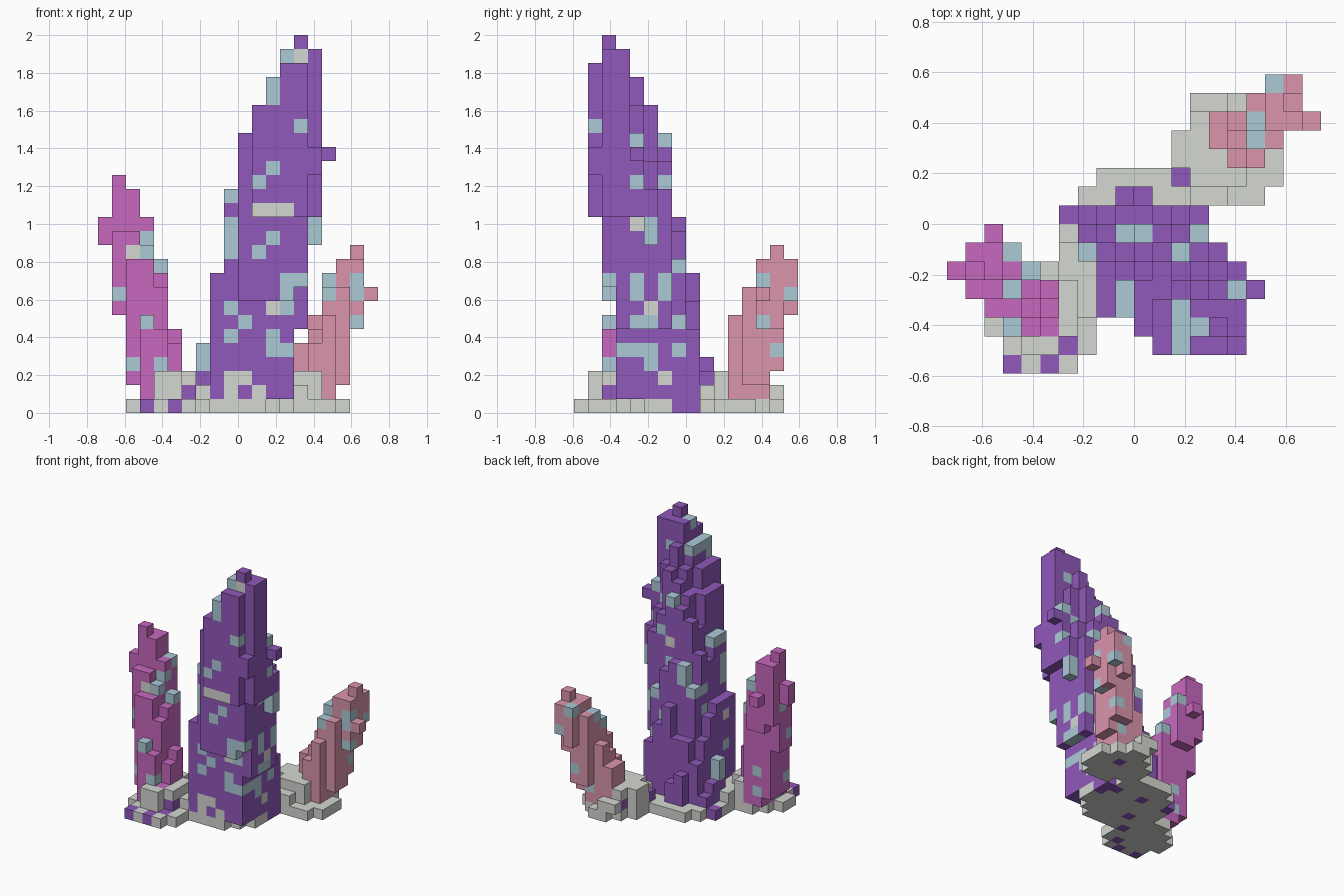
import bpy
import bmesh
import random
from mathutils import Vector

if "Cube" in bpy.data.objects:
    bpy.data.objects.remove(bpy.data.objects["Cube"], do_unlink=True)

random.seed(4)
UNIT = 2 / 27  # edge length of one block


def make_material(name, colour):
    mat = bpy.data.materials.new(name)
    mat.use_nodes = True
    mat.diffuse_color = (*colour, 1)
    mat.node_tree.nodes["Principled BSDF"].inputs["Base Color"].default_value = (*colour, 1)
    return mat


PALETTE = {
    "purple": make_material("crystal_purple", (.28, .10, .49)),
    "magenta": make_material("crystal_magenta", (.57, .14, .52)),
    "pink": make_material("crystal_pink", (.70, .30, .41)),
    "teal": make_material("pale_teal", (.41, .59, .67)),
    "stone": make_material("stone_grey", (.66, .68, .64)),
}
NAMES = list(PALETTE)


def add_slab(cells, bottom, top, x0, x1, y0, y1):
    """Fill a stone slab whose four corners are stepped off."""
    size = min(x1 - x0, y1 - y0) + 1
    cut = 2 if size > 4 else 1 if size > 2 else 0
    for x in range(x0, x1 + 1):
        for y in range(y0, y1 + 1):
            if min(x - x0, x1 - x) + min(y - y0, y1 - y) >= cut:
                for z in range(bottom, top):
                    cells[x, y, z] = "stone"


def rounded(a, b):
    return (a ** 2.5 + b ** 2.5) ** .4


def crystal(colour, peak, first_x, columns, rows, edge_drop=()):
    """Leaning crystal of upright block columns with rounded upper and lower slopes.

    columns: (top, bottom) per x; rows: (y, x from, x to, top, bottom).
    edge_drop: how much lower the last columns of the back rows end.
    """
    cells = {}
    for y, x0, x1, row_top, row_bottom in rows:
        for x in range(x0, x1 + 1):
            top, bottom = columns[x - first_x]
            end = round(peak - rounded(peak - top, peak - row_top))
            if edge_drop and y > -5:
                end -= edge_drop[min(x1 - x, len(edge_drop) - 1)] + random.choice((0, 0, 0, 1, 2))
            for z in range(1 + round(rounded(bottom - 1, row_bottom - 1)), end):
                cells[x, y, z] = colour
    return cells


def speck(cells, colour, axis, sign, spots):
    """Recolour the outermost block seen along an axis at each spot."""
    others = [i for i in range(3) if i != axis]
    for a, b in spots:
        line = [c for c in cells if c[others[0]] == a and c[others[1]] == b]
        if line:
            cells[max(line, key=lambda c: sign * c[axis])] = colour


def sprinkle(cells, colour, chance, solid):
    """Recolour random blocks covered from above, in front and on the left side."""
    for x, y, z in cells:
        covered = {(x, y, z + 1), (x, y - 1, z), (x + 1, y, z)} <= solid
        if covered and random.random() < chance:
            cells[x, y, z] = colour


# Tall leaning crystal
main = crystal(
    "purple", 27, -3,
    [(5, 1), (10, 1), (16, 1), (20, 1), (22, 1), (24, 1), (26, 1), (27, 6), (26, 12)],
    [(-7, 1, 4, 25, 14), (-6, 0, 5, 27, 8), (-5, -2, 5, 26, 1), (-4, -2, 5, 24, 1),
     (-3, -2, 5, 22, 1), (-2, -3, 4, 20, 1), (-1, -3, 3, 15, 1), (0, -3, 3, 10, 1),
     (1, -2, 1, 5, 1)], edge_drop=(4, 2, 0))
for cell in [(6, -4, 18), (5, -7, 18), (5, -7, 17), (2, 2, 1), (-3, 0, 1)]:
    main[cell] = "purple"
for y in (-6, -5, -4):
    for z in (12, 13):
        main.pop((5, y, z), None)

# Medium crystal on the right side
medium = crystal(
    "magenta", 17, -10,
    [(14, 12), (17, 7), (16, 2), (14, 1), (11, 1), (6, 1)],
    [(-6, -7, -5, 7, 1), (-5, -8, -5, 11, 1), (-4, -9, -5, 13, 1), (-3, -10, -6, 17, 1),
     (-2, -9, -7, 16, 9), (-1, -8, -8, 13, 12)])

# Small crystal at the back left
small = crystal(
    "pink", 12, 4,
    [(5, 1), (7, 1), (10, 1), (11, 2), (12, 6), (9, 8)],
    [(3, 5, 6, 7, 1), (4, 4, 7, 9, 1), (5, 4, 9, 11, 1), (6, 6, 8, 12, 3), (7, 7, 8, 11, 7)])

# Stone base with two mounds
base = {}
for box in [(0, 1, -4, 3, -5, 2), (0, 1, -8, -3, -8, -3), (0, 1, 2, 7, 1, 6),
            (1, 3, -7, -4, -7, -3), (1, 2, -5, -3, -6, -2), (1, 3, 2, 6, 2, 5), (1, 2, 3, 4, 1, 6)]:
    add_slab(base, *box)
for x, y in [(-7, -8), (-4, -8), (-3, -7), (6, 1), (7, 2), (2, 2)]:
    base[x, y, 0] = "stone"

# Coloured blocks on the top, front and left side
speck(main, "teal", 2, 1, [
    (-1, -1), (0, -1), (3, -1), (2, -2), (-3, -2), (-1, -4), (-1, -5), (2, -5), (2, -6), (3, -6)])
speck(main, "teal", 1, -1, [
    (4, 20), (2, 17), (1, 16), (2, 12), (1, 11), (-1, 11), (-1, 12), (-1, 13), (5, 13),
    (-1, 7), (0, 6), (-1, 5), (3, 9), (3, 8), (3, 7), (2, 5), (2, 4), (3, 4),
    (-3, 3), (2, 23), (2, 22), (3, 25)])
speck(main, "stone", 1, -1, [
    (1, 14), (2, 14), (3, 14), (4, 25), (2, 7), (-1, 2), (0, 2), (-1, 1), (1, 1)])
speck(main, "teal", 0, 1, [
    (-7, 20), (-4, 19), (-4, 16), (-2, 16), (-3, 13), (-3, 12), (-2, 9), (-2, 8),
    (-4, 9), (-4, 8), (-6, 9), (-6, 8), (-3, 6), (-4, 6), (-1, 6), (-4, 4), (-3, 4), (-3, 3), (-1, 4)])
speck(main, "stone", 0, 1, [(-4, 13), (-3, 7), (-2, 2)])
speck(medium, "teal", 1, -1, [(-7, 12), (-6, 10), (-9, 8), (-7, 6), (-8, 3), (-6, 3)])
speck(medium, "stone", 1, -1, [(-8, 11)])
speck(medium, "teal", 2, 1, [(-7, -2), (-6, -3), (-7, -4), (-7, -6)])
speck(small, "teal", 1, -1, [(6, 8), (8, 8), (8, 6)])
speck(small, "teal", 0, 1, [(5, 9), (5, 6), (7, 8), (6, 4)])
speck(small, "teal", 2, 1, [(7, 7), (6, 5)])
speck(base, "purple", 1, -1, [(-7, 0), (-5, 0), (-4, 1)])
speck(base, "purple", 0, 1, [(-1, 0), (0, 0)])
speck(base, "purple", 2, 1, [(-4, 0), (-4, -7)])

# Scattered blocks on the far sides and underneath
parts = {"tall_crystal": main, "medium_crystal": medium, "small_crystal": small, "stone_base": base}
filled = set().union(*parts.values())
sprinkle(main, "teal", .13, set(main))
sprinkle(main, "stone", .02, set(main))
sprinkle(medium, "teal", .1, set(medium))
sprinkle(small, "teal", .06, set(small))
sprinkle(base, "purple", .14, filled)
for cells in (main, medium, small):
    for cell in cells:
        base.pop(cell, None)


def build(name, cells):
    """Make one mesh from the exposed sides of the blocks."""
    bm = bmesh.new()
    for cell, colour in cells.items():
        centre = Vector(cell) + Vector((.5, .5, .5))
        for axis in range(3):
            for sign in (-1, 1):
                normal = Vector((0, 0, 0))
                normal[axis] = sign
                if tuple(int(v) for v in Vector(cell) + normal) in filled:
                    continue
                side = Vector((0, 0, 0))
                side[(axis + 1) % 3] = .5
                up = normal.cross(side)
                mid = centre + normal / 2
                corners = (mid - side - up, mid + side - up, mid + side + up, mid - side + up)
                face = bm.faces.new([bm.verts.new(p * UNIT) for p in corners])
                face.material_index = NAMES.index(colour)
    bmesh.ops.remove_doubles(bm, verts=bm.verts, dist=UNIT / 100)
    mesh = bpy.data.meshes.new(name)
    for mat in PALETTE.values():
        mesh.materials.append(mat)
    bm.to_mesh(mesh)
    bm.free()
    bpy.context.collection.objects.link(bpy.data.objects.new(name, mesh))


for part, blocks in parts.items():
    build(part, blocks)
